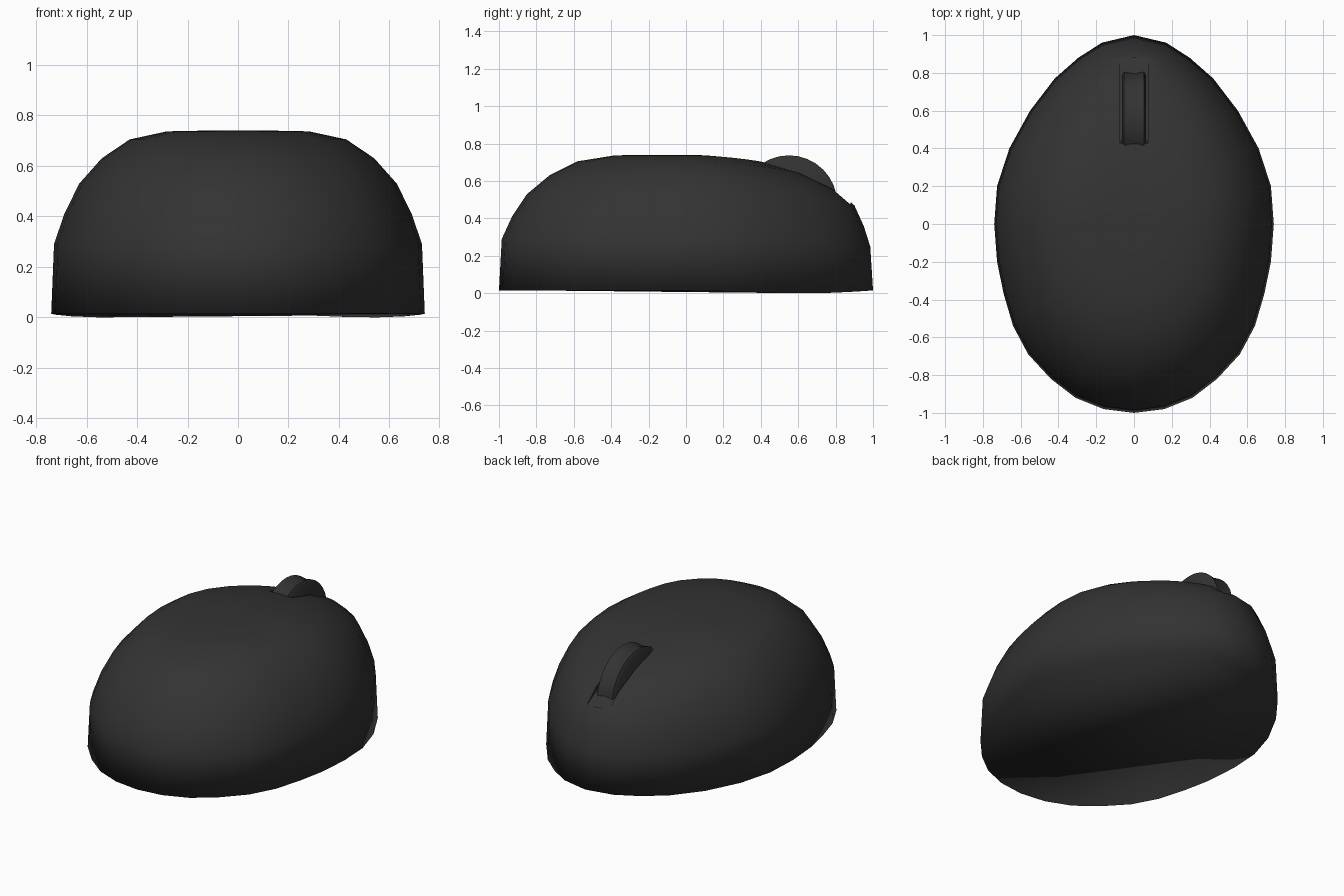
import bpy, bmesh, math

if "Cube" in bpy.data.objects:
    bpy.data.objects.remove(bpy.data.objects["Cube"])

dark = bpy.data.materials.new("dark_plastic")
dark.diffuse_color = (0.033, 0.033, 0.033, 1)
dark.use_nodes = True
dark.node_tree.nodes["Principled BSDF"].inputs["Base Color"].default_value = dark.diffuse_color


def make_object(name, bm, smooth):
    bmesh.ops.recalc_face_normals(bm, faces=bm.faces)
    for f in bm.faces:
        f.smooth = smooth
    me = bpy.data.meshes.new(name)
    bm.to_mesh(me)
    bm.free()
    ob = bpy.data.objects.new(name, me)
    bpy.context.collection.objects.link(ob)
    me.materials.append(dark)
    return ob


def bridge(bm, a, b):
    n = len(a)
    for i in range(n):
        bm.faces.new((a[i], a[(i + 1) % n], b[(i + 1) % n], b[i]))


# Egg-shaped footprint, half then mirrored
half = [(0, 1), (.17, .96), (.295, .88), (.42, .77), (.55, .60), (.66, .40),
        (.725, .20), (.74, 0), (.725, -.20), (.69, -.37), (.64, -.54),
        (.56, -.69), (.44, -.82), (.31, -.92), (.16, -.98), (0, -1)]
outline = half + [(-x, y) for x, y in half[-2:0:-1]]

# Shell rings: (scale, front scale, height, front drop)
rings = [(1, 1, .015, 0), (.985, .985, .29, .04), (.93, .95, .41, .05),
         (.85, .90, .53, .06), (.73, .80, .63, .075), (.58, .62, .705, .065),
         (.38, .40, .737, .033), (.18, .18, .74, .01)]
bm = bmesh.new()
loops = []
for s, sf, z, drop in rings:
    loop = []
    for x, y in outline:
        h = z - drop * max(0, y) ** 2
        if s == 1:
            # base edge dips slightly toward the front
            h -= .015 * max(0, math.sin(math.pi * min(1, max(0, y)) ** 1.5))
        loop.append(bm.verts.new((x * s, y * (sf if y > 0 else s), h)))
    loops.append(loop)
for a, b in zip(loops, loops[1:]):
    bridge(bm, a, b)
top = bm.verts.new((0, 0, .74))
for i, v in enumerate(loops[-1]):
    bm.faces.new((v, loops[-1][(i + 1) % len(outline)], top))
bm.faces.new(loops[0])
shell = make_object("mouse_shell", bm, True)

# Shallow slot around the wheel
slot_profile = [(.41, .72), (.44, .67), (.62, .59), (.79, .525), (.88, .475),
                (.88, .9), (.41, .9)]
bm = bmesh.new()
left, right = [[bm.verts.new((x, y, z)) for y, z in slot_profile]
               for x in (-.075, .075)]
bridge(bm, left, right)
bm.faces.new(left)
bm.faces.new(right)
cutter = make_object("slot_cutter", bm, False)
cutter.hide_render = True
cutter.hide_set(True)
cut = shell.modifiers.new("slot", 'BOOLEAN')
cut.operation = 'DIFFERENCE'
cut.solver = 'EXACT'
cut.object = cutter

# Scroll wheel with a slightly grooved tread
bm = bmesh.new()
tread = [(-.063, .24), (-.052, .259), (0, .25), (.052, .259), (.063, .24)]
n = 32
wheel_loops = []
for x, r in tread:
    wheel_loops.append([bm.verts.new((x, .55 + r * math.cos(2 * math.pi * i / n),
                                      .478 + r * math.sin(2 * math.pi * i / n)))
                        for i in range(n)])
for a, b in zip(wheel_loops, wheel_loops[1:]):
    bridge(bm, a, b)
bm.faces.new(wheel_loops[0])
bm.faces.new(wheel_loops[-1])
wheel = make_object("scroll_wheel", bm, True)
bpy.ops.object.select_all(action='DESELECT')
wheel.select_set(True)
bpy.context.view_layer.objects.active = wheel
bpy.ops.object.shade_smooth_by_angle(angle=math.radians(40))
